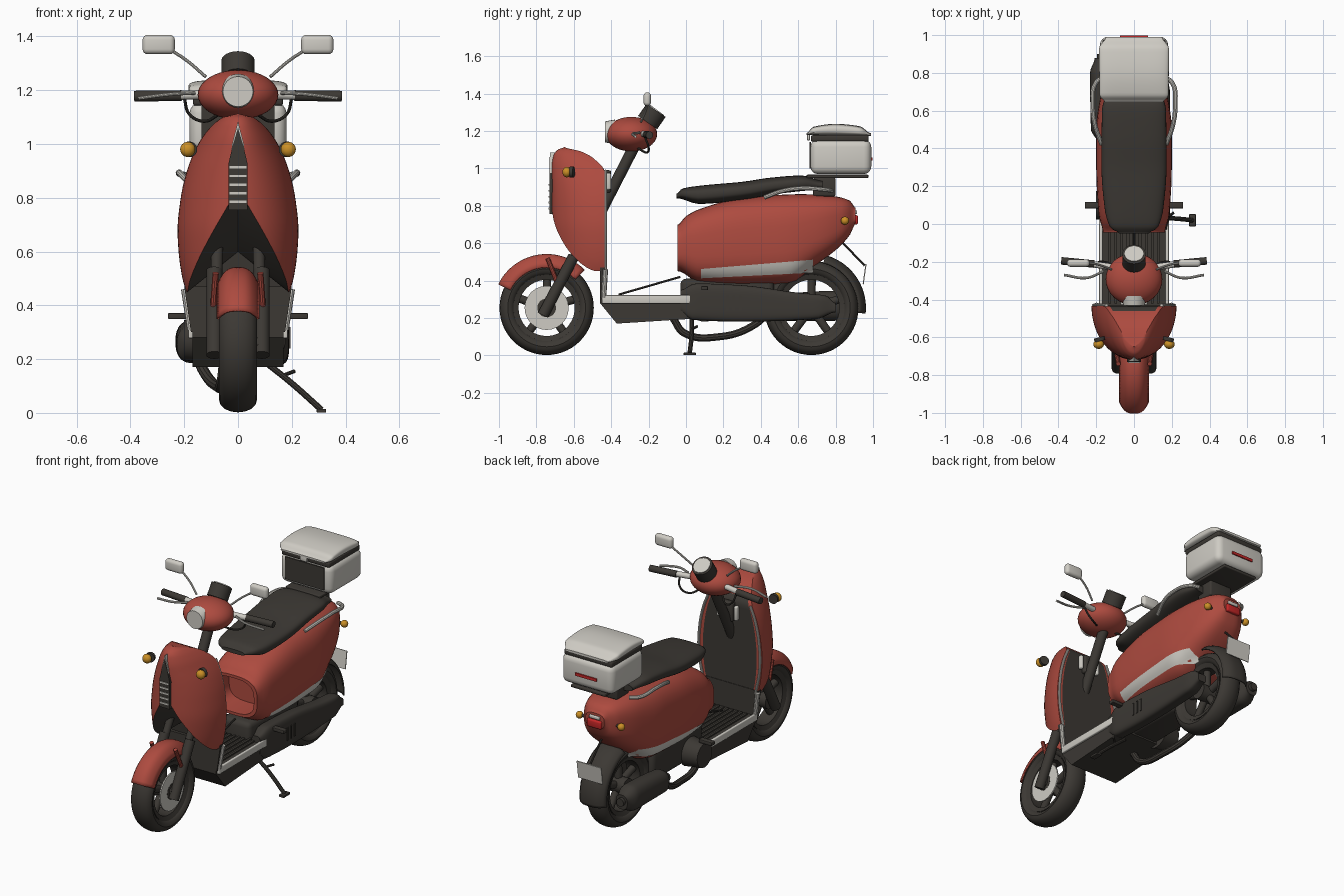
import bpy, bmesh
from math import sin, cos, pi, radians, copysign
from mathutils import Vector, Matrix

old = bpy.data.objects.get("Cube")
if old:
    bpy.data.objects.remove(old, do_unlink=True)

def material(name, rgb):
    m = bpy.data.materials.new(name)
    m.use_nodes = True
    m.diffuse_color = (*rgb, 1)
    m.node_tree.nodes["Principled BSDF"].inputs["Base Color"].default_value = (*rgb, 1)
    return m

RED = material("red paint", (.42, .07, .05))
BLACK = material("black plastic", (.045, .04, .034))
GREY = material("pale grey", (.62, .6, .55))
AMBER = material("amber lens", (.6, .28, .02))
LAMP = material("tail lamp red", (.55, .02, .02))
made = []

def add(name, mesh, *mats):
    for m in mats:
        mesh.materials.append(m)
    ob = bpy.data.objects.new(name, mesh)
    bpy.context.collection.objects.link(ob)
    made.append(ob)
    return ob

def build(name, verts, faces, *mats):
    me = bpy.data.meshes.new(name)
    me.from_pydata(verts, [], faces)
    bm = bmesh.new()
    bm.from_mesh(me)
    bmesh.ops.recalc_face_normals(bm, faces=bm.faces)
    bm.to_mesh(me)
    bm.free()
    return add(name, me, *mats)

def grid(rows, closed=True):
    n = len(rows[0])
    return [(i*n + j, i*n + (j+1) % n, (i+1)*n + (j+1) % n, (i+1)*n + j)
            for i in range(len(rows)-1) for j in range(n if closed else n-1)]

def flat(rows):
    return [p for r in rows for p in r]

def curve(table, x):
    # smooth interpolation through (x, value) pairs
    if x <= table[0][0]: return table[0][1]
    if x >= table[-1][0]: return table[-1][1]
    i = max(k for k in range(len(table)-1) if table[k][0] <= x)
    slope = lambda k: 0 if not 0 <= k < len(table)-1 else (table[k+1][1]-table[k][1])/(table[k+1][0]-table[k][0])
    a, b, c = slope(i-1), slope(i), slope(i+1)
    m0 = 2*a*b/(a+b) if a*b > 0 else 0
    m1 = 2*b*c/(b+c) if b*c > 0 else 0
    h = table[i+1][0]-table[i][0]
    t = (x-table[i][0])/h
    return (table[i][1]*(1-t)**2*(1+2*t) + m0*h*t*(1-t)**2 + table[i+1][1]*t*t*(3-2*t) - m1*h*t*t*(1-t))

def loft(name, low, high, wide, y0, y1, mat, p=3, cx=0, recess=0, n=28, m=40):
    # superellipse sections along y
    def ring(y, s=1, dy=0):
        zb, zt, w = curve(low, y), curve(high, y), curve(wide, y)
        pt = lambda v: copysign(abs(v)**(2/p), v)
        return [(cx + s*w*pt(cos(2*pi*j/m)), y+dy, (zb+zt)/2 + s*(zt-zb)/2*pt(sin(2*pi*j/m))) for j in range(m)]
    rows = [ring(y0 + (y1-y0)*(1-cos(pi*i/n))/2) for i in range(n+1)]
    if recess:
        rows = [ring(y0, .82, recess), ring(y0, .86)] + rows
    f = grid(rows) + [tuple(range(m)), tuple(range((len(rows)-1)*m, len(rows)*m))]
    return build(name, flat(rows), f, mat)

def box(name, c, size, mat, bevel=0, rot=None, seg=3):
    bm = bmesh.new()
    bmesh.ops.create_cube(bm, size=1, matrix=Matrix.Diagonal((*size, 1)))
    if bevel:
        bmesh.ops.bevel(bm, geom=bm.edges[:], offset=bevel, segments=seg, profile=.5, affect='EDGES')
    if rot:
        bmesh.ops.rotate(bm, verts=bm.verts, matrix=Matrix.Rotation(radians(rot[0]), 3, rot[1]))
    bmesh.ops.translate(bm, verts=bm.verts, vec=c)
    me = bpy.data.meshes.new(name)
    bm.to_mesh(me)
    bm.free()
    return add(name, me, mat)

def ball(name, c, size, mat):
    bm = bmesh.new()
    bmesh.ops.create_uvsphere(bm, u_segments=32, v_segments=20, radius=1,
                              matrix=Matrix.Translation(c) @ Matrix.Diagonal((*size, 1)))
    me = bpy.data.meshes.new(name)
    bm.to_mesh(me)
    bm.free()
    return add(name, me, mat)

def rod(name, a, b, r, mat, r2=None):
    a, b = Vector(a), Vector(b)
    d = b-a
    bm = bmesh.new()
    bmesh.ops.create_cone(bm, cap_ends=True, segments=24, radius1=r, radius2=r2 or r, depth=d.length,
                          matrix=Matrix.Translation((a+b)/2) @ d.to_track_quat('Z', 'Y').to_matrix().to_4x4())
    me = bpy.data.meshes.new(name)
    bm.to_mesh(me)
    bm.free()
    return add(name, me, mat)

def tube(name, pts, r, mat):
    cu = bpy.data.curves.new(name, 'CURVE')
    cu.dimensions, cu.bevel_depth, cu.bevel_resolution, cu.use_fill_caps = '3D', r, 3, True
    sp = cu.splines.new('BEZIER')
    sp.bezier_points.add(len(pts)-1)
    for q, p in zip(sp.bezier_points, pts):
        q.co, q.handle_left_type, q.handle_right_type = p, 'AUTO', 'AUTO'
    tmp = bpy.data.objects.new(name + " path", cu)
    bpy.context.collection.objects.link(tmp)
    me = bpy.data.meshes.new_from_object(tmp.evaluated_get(bpy.context.evaluated_depsgraph_get()))
    bpy.data.objects.remove(tmp, do_unlink=True)
    me.materials.clear()
    return add(name, me, mat)

def prism(name, pts, axis, lo, hi, mat):
    at = (lambda a, b, h: (h, a, b)) if axis == 'x' else (lambda a, b, h: (a, h, b))
    rows = [[at(a, b, h) for a, b in pts] for h in (lo, hi)]
    n = len(pts)
    return build(name, flat(rows), grid(rows) + [tuple(range(n)), tuple(range(n, 2*n))], mat)

def lathe(name, profile, y, z, mat, seg=56):
    rows = [[(x, y+r*cos(2*pi*k/seg), z+r*sin(2*pi*k/seg)) for x, r in profile] for k in range(seg)]
    return build(name, flat(rows), grid(rows + [rows[0]])[:-len(profile)] +
                 [((seg-1)*len(profile)+j, (seg-1)*len(profile)+(j+1) % len(profile), (j+1) % len(profile), j)
                  for j in range(len(profile))], mat)

def fender(name, y, z, r, hw, drop, a0, a1, mat):
    rows = [[(hw*k/6, y+(r-drop*abs(k/6)**3)*cos(a), z+(r-drop*abs(k/6)**3)*sin(a)) for k in range(-6, 7)]
            for a in (radians(a0+(a1-a0)*i/24) for i in range(25))]
    ob = build(name, flat(rows), grid(rows, False), mat)
    ob.modifiers.new("thickness", 'SOLIDIFY').thickness = .008

# wheels
for name, y in (("front", -.745), ("rear", .67)):
    lathe(name + "_tyre", [(.07*cos(pi*k/8), .208+.044*sin(pi*k/8)) for k in range(16)], y, .254, BLACK)
    lathe(name + "_rim", [(-.045, .15), (.045, .15), (.055, .178), (-.055, .178)], y, .254, BLACK)
    rod(name + "_hub", (-.065, y, .254), (.065, y, .254), .05, BLACK)
    for k in range(5):
        a = 2*pi*k/5 + .3
        rod(name + "_spoke", (0, y, .254), (0, y+.16*cos(a), .254+.16*sin(a)), .022, BLACK)
rod("brake_disc", (.056, -.745, .254), (.064, -.745, .254), .118, GREY)
rod("brake_disc_centre", (.06, -.745, .254), (.075, -.745, .254), .03, BLACK)
fender("front_fender", -.745, .254, .288, .08, .07, 154, 45, RED)
fender("rear_fender", .67, .254, .292, .095, .04, 75, -6, BLACK)

# leg shield: rounded front shell with a flat dark back and an open arch below
W = [(.4, .18), (.5, .207), (.6, .221), (.68, .225), (.8, .213), (.9, .19), (1, .148), (1.06, .105), (1.1, .055), (1.115, 0)]
F = [(.42, -.69), (.6, -.71), (.72, -.72), (1, -.72), (1.07, -.708), (1.1, -.685), (1.115, -.65)]
B = [(.42, -.435), (.98, -.435), (1.05, -.49), (1.09, -.56), (1.115, -.65)]
rows, top, arc, back = [], 1.115, 32, 12
for i in range(31):
    s, row = sin(pi/2*i/30), []
    for j in range(arc + back):
        if j <= arc:
            a = pi*j/arc
            u, v, zb = cos(a), sin(a), max(.45, .84-1.9*abs(.21*cos(a)))
        else:
            u, v, zb = -1 + 2*(j-arc)/back, 0, .42
        z = zb + (top-zb)*s
        row.append((curve(W, z)*u, curve(B, z)+(curve(F, z)-curve(B, z))*v, z))
    rows.append(row)
n = arc + back
verts = flat(rows) + [(0, -.46, .6)]
shield = build("leg_shield", verts, grid(rows) + [(j, (j+1) % n, len(verts)-1) for j in range(n)], RED, BLACK)
for k, p in enumerate(shield.data.polygons):
    inner = arc < k % n < n-1 and p.center.z < 1.02 and k < 30*n
    p.material_index = int(inner or k >= 30*n)
prism("shield_foot", [(-.175, .3), (.175, .3), (.2, .47), (-.2, .47)], 'y', -.46, -.432, BLACK)
prism("grille_trim", [(-.03, .9), (.03, .9), (.022, 1), (0, 1.085), (-.022, 1)], 'y', -.727, -.66, GREY)
prism("grille", [(-.036, .755), (.036, .755), (.036, .925), (.018, 1), (0, 1.06), (-.018, 1), (-.036, .925)], 'y', -.73, -.66, BLACK)
for k in range(5):
    box("grille_bar", (0, -.731, .785+.032*k), (.062, .008, .009), GREY)

# steering, headset and dash
rod("steering_column", (0, -.46, .76), (0, -.27, 1.13), .03, BLACK)
ball("headset", (0, -.292, 1.183), (.15, .138, .092), RED)
rod("headlamp", (0, -.38, 1.195), (0, -.432, 1.195), .066, GREY, .056)
rod("dash_pod", (0, -.205, 1.245), (0, -.16, 1.31), .062, BLACK)
rod("dash_face", (0, -.16, 1.31), (0, -.157, 1.314), .05, GREY)
box("key_panel", (0, -.42, .93), (.08, .04, .12), BLACK, .012)

# floor
prism("floor_pan", [(-.46, .28), (-.37, .17), (.1, .2), (.1, .31), (-.46, .31)], 'x', -.17, .17, BLACK)
for k in range(-4, 5):
    box("floor_rib", (.032*k, -.2, .312), (.014, .44, .012), BLACK)

# main body, seat and tail
LOW = [(-.045, .45), (.07, .39), (.3, .375), (.55, .385), (.69, .48), (.82, .58), (.88, .65), (.905, .7)]
HIGH = [(-.045, .7), (.0, .745), (.08, .785), (.29, .84), (.62, .862), (.8, .85), (.88, .825), (.905, .79)]
WIDE = [(-.045, .165), (.05, .187), (.3, .2), (.5, .2), (.7, .172), (.85, .115), (.905, .065)]
loft("body", LOW, HIGH, WIDE, -.045, .905, RED, recess=.15)
loft("seat", [(-.05, .84), (.07, .81), (.3, .83), (.5, .865), (.73, .885)],
     [(-.05, .865), (-.02, .892), (.1, .91), (.3, .928), (.45, .95), (.62, .962), (.73, .935)],
     [(-.05, .08), (-.02, .125), (.08, .155), (.3, .172), (.6, .17), (.73, .14)], -.05, .73, BLACK, 2.8)
box("tail_lamp", (0, .9, .725), (.1, .04, .05), LAMP, .01)
box("tail_lamp_cap", (0, .895, .765), (.07, .04, .02), GREY, .005)
box("number_plate", (0, .955, .435), (.17, .006, .11), GREY, rot=(-8, 'X'))
tube("plate_stay", [(0, .84, .6), (0, .955, .48)], .006, BLACK)

def body_x(y, z):
    zb, zt = curve(LOW, y), curve(HIGH, y)
    q = min(.98, abs((z-(zb+zt)/2)/((zt-zb)/2)))
    return curve(WIDE, y)*(1-q**3)**(1/3)

# top case
box("case_rack", (0, .81, .957), (.24, .33, .018), BLACK, .005)
box("case_rack_post", (0, .74, .9), (.16, .12, .1), BLACK, .01)
box("case_body", (0, .828, 1.062), (.36, .325, .185), GREY, .04, seg=4)
box("case_front", (0, .664, 1.07), (.27, .009, .14), BLACK)
box("case_seam", (0, .822, 1.16), (.335, .31, .035), BLACK, .01)
loft("case_lid", [(.645, 1.178), (.99, 1.172)], [(.645, 1.19), (.68, 1.222), (.8, 1.238), (.93, 1.225), (.99, 1.188)],
     [(.645, .155), (.68, .182), (.93, .185), (.99, .15)], .645, .99, GREY, 4)
box("case_latch", (0, .655, 1.165), (.05, .015, .03), GREY, .004)
box("case_reflector", (0, .993, 1.05), (.15, .009, .018), LAMP)

# engine, drive cover and exhaust
box("engine", (0, .22, .31), (.2, .5, .2), BLACK, .03)
loft("drive_cover", [(-.03, .23), (.03, .19), (.3, .18), (.7, .195), (.8, .23)],
     [(-.03, .35), (.05, .385), (.3, .375), (.6, .335), (.75, .32), (.8, .28)],
     [(-.03, .03), (.05, .045), (.7, .045), (.8, .03)], -.03, .8, BLACK, 4, cx=.145)
for k in range(3):
    box("cover_vent", (.19, .22+.035*k, .28), (.009, .012, .08), BLACK)
loft("muffler", [(.43, .23), (.5, .185), (.8, .185), (.88, .22)], [(.43, .28), (.5, .325), (.8, .345), (.88, .31)],
     [(.43, .025), (.5, .06), (.8, .065), (.88, .04)], .43, .88, BLACK, 2.4, cx=-.168)
rod("muffler_tip", (-.17, .86, .27), (-.17, .9, .27), .025, BLACK)
rod("fan_cover", (-.09, .1, .27), (-.2, .1, .27), .09, BLACK, .075)
tube("exhaust_pipe", [(-.05, -.07, .2), (-.06, -.01, .12), (-.08, .18, .1), (-.13, .36, .16), (-.168, .46, .25)], .02, BLACK)
tube("floor_cable", [(0, -.36, .325), (0, -.03, .42)], .006, BLACK)
tube("kickstand", [(.1, .03, .19), (.2, .03, .11), (.31, .02, .012)], .012, BLACK)
box("kickstand_foot", (.31, .02, .008), (.035, .065, .014), BLACK, .003)
tube("kickstand_tab", [(.17, .03, .14), (.21, .06, .155)], .007, BLACK)

# mirrored parts
for s, side in ((1, "left_"), (-1, "right_")):
    M = lambda *pts: [(s*x, y, z) for x, y, z in pts]
    rod(side + "fork_lower", *M((.088, -.765, .215), (.088, -.6, .53)), .03, BLACK)
    rod(side + "fork_upper", *M((.08, -.61, .51), (.075, -.5, .72)), .022, BLACK)
    tube(side + "fender_stay", M((.083, -.74, .52), (.092, -.69, .39)), .012, RED)
    tube(side + "shield_trim", M(*[(curve(W, z)*.95, -.43, z) for z in (.45, .6, .75, .9, .99)]), .008, GREY)
    tube(side + "foot_trim", M((.175, -.44, .31), (.198, -.43, .46)), .014, GREY)
    box(side + "bag_hook", (s*.06, -.415, .93), (.025, .03, .09), GREY, .01)
    box(side + "floor_trim", (s*.176, -.21, .3), (.018, .48, .045), GREY, .005)
    box(side + "foot_peg", (s*.215, .1, .36), (.09, .035, .022), BLACK, .004)
    ball(side + "front_signal", (s*.187, -.637, .98), (.028, .024, .028), AMBER)
    rod(side + "front_signal_base", *M((.18, -.62, .98), (.185, -.6, .98)), .029, BLACK)
    rod(side + "rear_signal_stem", *M((.08, .84, .72), (.14, .85, .72)), .01, BLACK)
    ball(side + "rear_signal", (s*.145, .85, .72), (.022, .022, .022), AMBER)
    # handlebar, lever, cable and mirror
    rod(side + "bar", *M((.1, -.23, 1.185), (.24, -.21, 1.18)), .017, GREY)
    rod(side + "grip", *M((.21, -.212, 1.18), (.385, -.195, 1.178)), .02, BLACK)
    tube(side + "brake_lever", M((.16, -.25, 1.19), (.25, -.285, 1.185), (.37, -.27, 1.17)), .007, GREY)
    tube(side + "cable", M((.2, -.22, 1.17), (.18, -.2, 1.11), (.13, -.21, 1.085), (.07, -.26, 1.11)), .006, BLACK)
    tube(side + "mirror_stem", M((.12, -.24, 1.25), (.19, -.215, 1.31), (.25, -.205, 1.35)), .006, GREY)
    box(side + "mirror", (s*.295, -.207, 1.37), (.12, .04, .072), GREY, .019, seg=4)
    tube(side + "grab_rail", M((.17, .42, .845), (.205, .52, .88), (.218, .62, .893), (.2, .75, .885), (.15, .78, .88)), .012, GREY)
    # side panel plate that follows the body
    rows = [[(s*(body_x(y, z)+.004), y, z) for z in (lo+(hi-lo)*k/5 for k in range(6))]
            for y, lo, hi in ((.08+.6*i/20, .412+.03*i/20, .462+.05*i/20) for i in range(21))]
    build(side + "side_plate", flat(rows), grid(rows, False), GREY)

# smooth shading with sharp edges kept
bpy.ops.object.select_all(action='DESELECT')
for ob in made:
    ob.select_set(True)
bpy.context.view_layer.objects.active = made[0]
bpy.ops.object.shade_smooth_by_angle(angle=radians(35))
